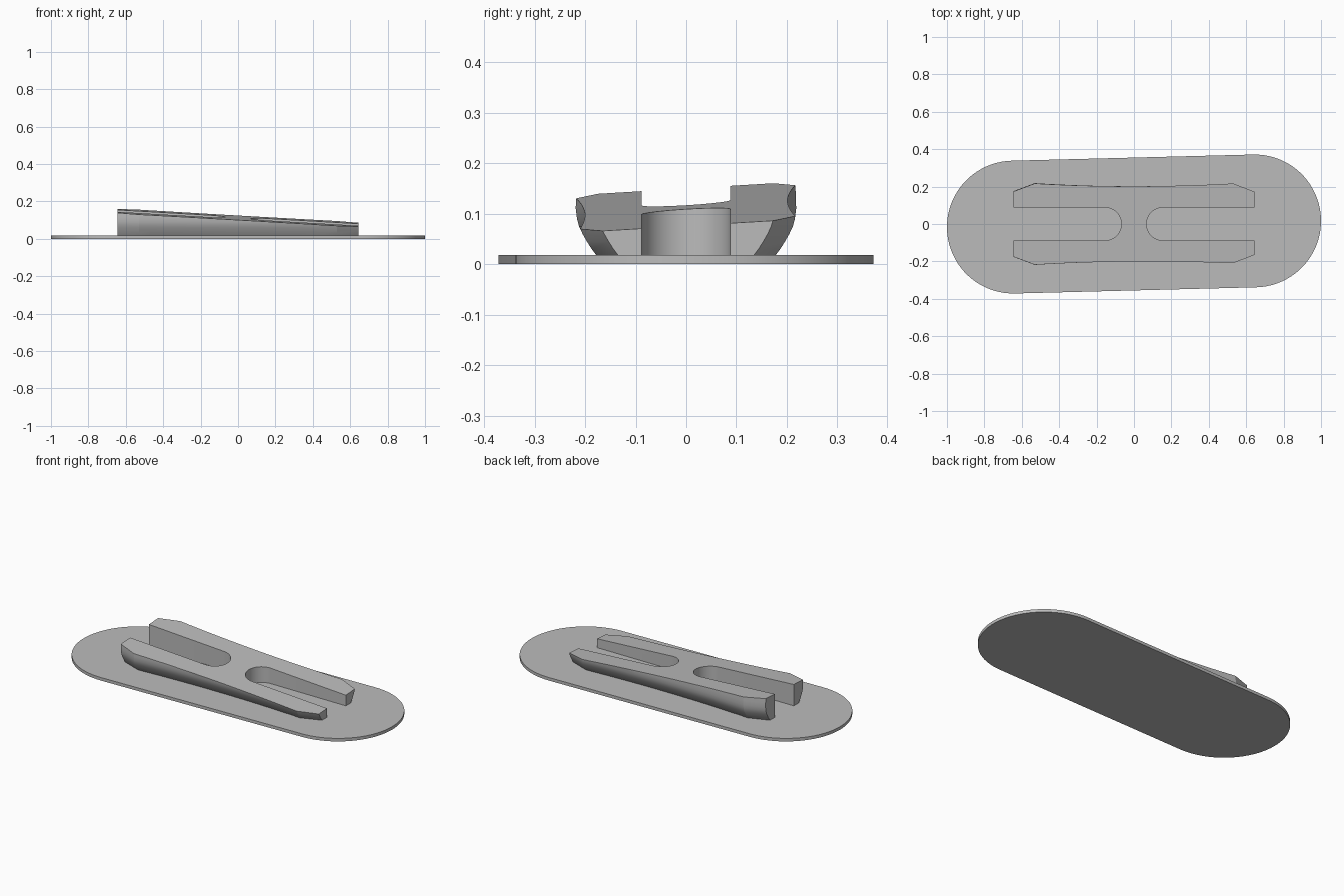
import bpy, bmesh, math
from mathutils import Vector

cube = bpy.data.objects.get("Cube")
if cube:
    bpy.data.objects.remove(cube, do_unlink=True)

grey = bpy.data.materials.new("plain grey")
grey.use_nodes = True
GREY = (0.5, 0.5, 0.5, 1.0)
grey.diffuse_color = GREY
grey.node_tree.nodes["Principled BSDF"].inputs["Base Color"].default_value = GREY

PLATE = 0.018   # plate thickness


def arc(cx, cy, r, start, end, steps):
    """Points along an arc, angles in degrees."""
    angles = [math.radians(start + (end - start) * i / steps) for i in range(steps + 1)]
    return [(cx + r * math.cos(a), cy + r * math.sin(a)) for a in angles]


def loft(bm, layers):
    """Closed solid through a stack of equal-length counter-clockwise rings."""
    rings = [[bm.verts.new(p) for p in ring] for ring in layers]
    n = len(rings[0])
    for low, high in zip(rings, rings[1:]):
        for i in range(n):
            j = (i + 1) % n
            bm.faces.new((low[i], low[j], high[j], high[i]))
    bm.faces.new(rings[0][::-1])
    bm.faces.new(rings[-1])


def finish(bm, name):
    bmesh.ops.recalc_face_normals(bm, faces=bm.faces)
    mesh = bpy.data.meshes.new(name)
    bm.to_mesh(mesh)
    bm.free()
    mesh.materials.append(grey)
    obj = bpy.data.objects.new(name, mesh)
    bpy.context.collection.objects.link(obj)
    bpy.ops.object.select_all(action='DESELECT')
    obj.select_set(True)
    bpy.context.view_layer.objects.active = obj
    bpy.ops.object.shade_smooth_by_angle(angle=math.radians(20))
    return obj


# Base plate: a rounded slab turned slightly about z
R, CX, CY = 0.355, 0.645, 0.0165
tilt = math.degrees(math.atan2(CY, CX))
outline = (arc(CX, CY, R, -90 + tilt, 90 + tilt, 40)
           + arc(-CX, -CY, R, 90 + tilt, 270 + tilt, 40))
bm = bmesh.new()
loft(bm, [[(x, y, z) for x, y in outline] for z in (0, PLATE)])
finish(bm, "base_plate")

# Cleat: hull-shaped sides, a round-ended slot in each end, sloping top
END, SHOULDER, SLOT = 0.645, 0.53, 0.088
FLARE = [(PLATE, -0.037), (0.03, -0.028), (0.045, -0.0185), (0.06, -0.010),
         (0.075, -0.003), (0.09, 0.001), (0.11, 0.0035), (0.135, 0.003), (0.2, -0.001)]


def side(flare):
    """Outer edge of the back side, from the left end to the right end."""
    pts = [(END, 0.172 + flare)]
    for i in range(17):
        x = SHOULDER * (1 - i / 8)
        pts.append((x, 0.198 + 0.017 * (x / SHOULDER) ** 2 + flare))
    return pts + [(-END, 0.172 + flare)]


def cleat_ring(flare):
    back = side(flare)
    front = [(-x, -y) for x, y in back]
    slot = arc(0.155, 0, SLOT, 270, 90, 24)
    left_slot = [(END, -SLOT)] + slot + [(END, SLOT)]
    right_slot = [(-x, -y) for x, y in left_slot]
    return back + right_slot + front + left_slot


bm = bmesh.new()
loft(bm, [[(x, y, z) for x, y in cleat_ring(f)] for z, f in FLARE])
cut = bmesh.ops.bisect_plane(
    bm, geom=bm.verts[:] + bm.edges[:] + bm.faces[:],
    plane_co=(0, 0, 0.1128), plane_no=Vector((0.0574, -0.06, 1)).normalized(),
    clear_outer=True)
rim = [e for e in cut["geom_cut"] if isinstance(e, bmesh.types.BMEdge)]
bmesh.ops.contextual_create(bm, geom=rim)
finish(bm, "cleat")
